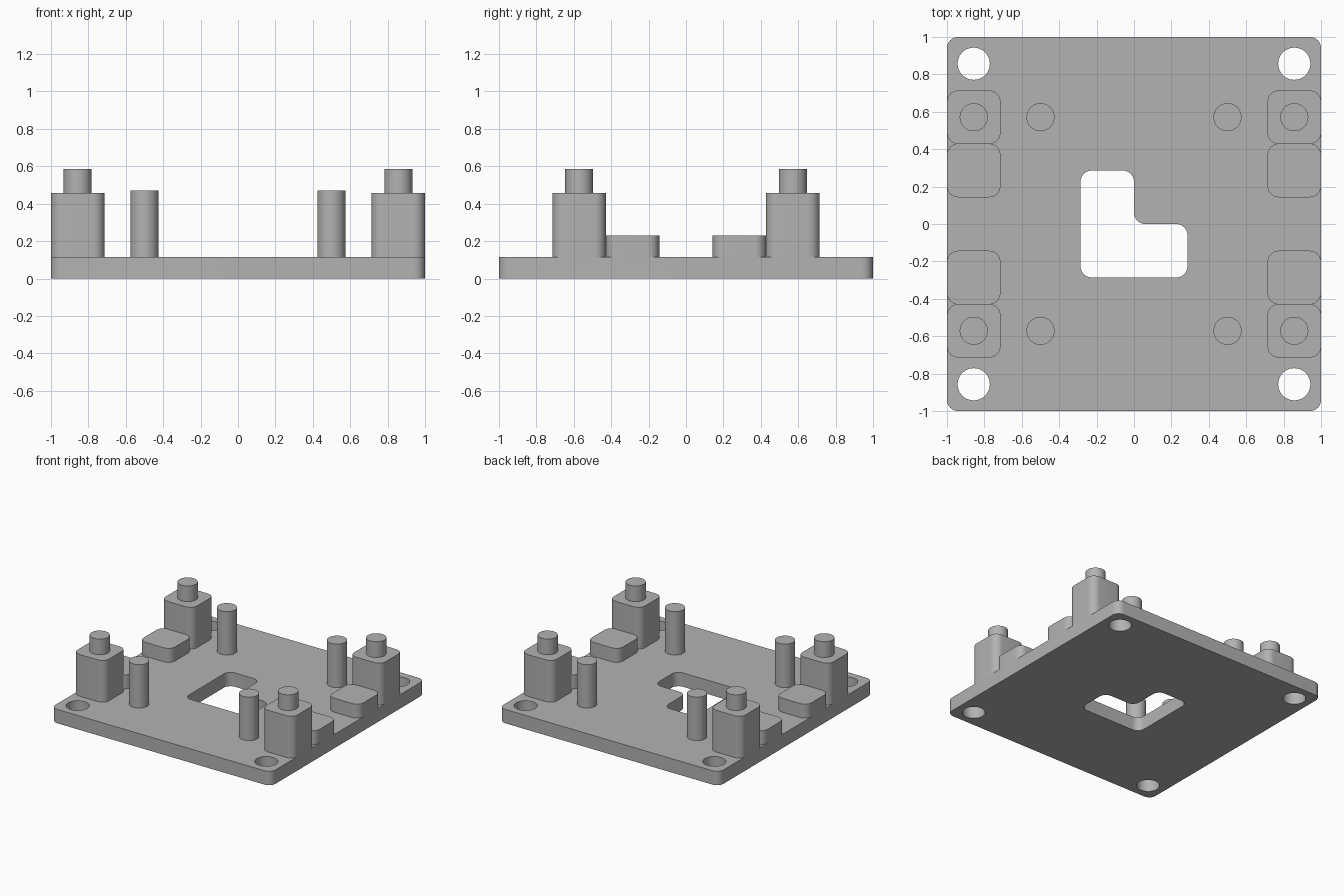
import bpy, bmesh
from math import cos, sin, tan, pi, radians
from mathutils import Vector

cube = bpy.data.objects.get("Cube")
if cube:
    bpy.data.objects.remove(cube, do_unlink=True)

grey = bpy.data.materials.new("matte_grey")
grey.use_nodes = True
COLOUR = (0.45, 0.45, 0.45, 1)
grey.diffuse_color = COLOUR
bsdf = next(n for n in grey.node_tree.nodes if n.type == 'BSDF_PRINCIPLED')
bsdf.inputs["Base Color"].default_value = COLOUR
bsdf.inputs["Roughness"].default_value = 0.6


def circle(x, y, r, n=48):
    return [(x + r * cos(2 * pi * i / n), y + r * sin(2 * pi * i / n)) for i in range(n)]


def rounded(corners, r, steps=10):
    """Outline with every corner, convex or concave, replaced by an arc."""
    pts = [Vector(c) for c in corners]
    out = []
    for i, p in enumerate(pts):
        a = (pts[i - 1] - p).normalized()
        b = (pts[(i + 1) % len(pts)] - p).normalized()
        centre = p + (a + b) * r          # right-angled corners
        for k in range(steps + 1):
            t = k / steps * pi / 2
            out.append(tuple(centre - b * r * cos(t) - a * r * sin(t)))
    return out


def rectangle(x, y, w, d, r):
    return rounded([(x - w / 2, y - d / 2), (x + w / 2, y - d / 2),
                    (x + w / 2, y + d / 2), (x - w / 2, y + d / 2)], r)


def extrude(name, loops, z0, z1):
    """Solid from flat outlines; loops after the first become holes."""
    curve = bpy.data.curves.new(name + "_outline", 'CURVE')
    curve.dimensions = '2D'
    curve.fill_mode = 'BOTH'
    curve.extrude = (z1 - z0) / 2
    for loop in loops:
        spline = curve.splines.new('POLY')
        spline.points.add(len(loop) - 1)
        for point, (x, y) in zip(spline.points, loop):
            point.co = (x, y, 0, 1)
        spline.use_cyclic_u = True
    helper = bpy.data.objects.new(name + "_outline", curve)
    bpy.context.collection.objects.link(helper)
    graph = bpy.context.evaluated_depsgraph_get()
    mesh = bpy.data.meshes.new_from_object(helper.evaluated_get(graph))
    bpy.data.objects.remove(helper, do_unlink=True)
    bpy.data.curves.remove(curve)

    # Weld caps to walls and lift to height
    bm = bmesh.new()
    bm.from_mesh(mesh)
    bmesh.ops.remove_doubles(bm, verts=bm.verts, dist=1e-5)
    bmesh.ops.recalc_face_normals(bm, faces=bm.faces)
    bmesh.ops.translate(bm, verts=bm.verts, vec=(0, 0, (z0 + z1) / 2))
    bm.to_mesh(mesh)
    bm.free()
    mesh.materials.clear()
    mesh.materials.append(grey)
    mesh.name = name
    obj = bpy.data.objects.new(name, mesh)
    bpy.context.collection.objects.link(obj)
    bpy.ops.object.select_all(action='DESELECT')
    obj.select_set(True)
    bpy.context.view_layer.objects.active = obj
    bpy.ops.object.shade_smooth_by_angle(angle=radians(30))
    return obj


TOP = 0.114      # plate thickness
R = 0.06         # corner radius
S = 0.286        # block width, also the cutout half size
SIDES = [(sx, sy) for sx in (-1, 1) for sy in (-1, 1)]

# Base plate with screw holes and L-shaped opening
opening = rounded([(-S, -S), (S, -S), (S, 0), (0, 0), (0, S), (-S, S)], R)
holes = [circle(sx * 0.857, sy * 0.857, 0.086) for sx, sy in SIDES]
extrude("base_plate", [rectangle(0, 0, 2, 2, R), opening] + holes, 0, TOP)

# Corner features, repeated in each quadrant
for sx, sy in SIDES:
    tag = ("front_" if sy < 0 else "back_") + ("left_" if sx > 0 else "right_")
    x, y = sx * 0.857, sy * 0.571
    extrude(tag + "tall_block", [rectangle(x, y, S, S, R)], TOP, 0.457)
    extrude(tag + "block_peg", [circle(x, y, 0.075)], 0.457, 0.586)
    extrude(tag + "low_block", [rectangle(x, sy * 0.286, S, S, R)], TOP, 0.229)
    extrude(tag + "thin_post", [circle(sx * 0.5, y, 0.075)], TOP, 0.471)
